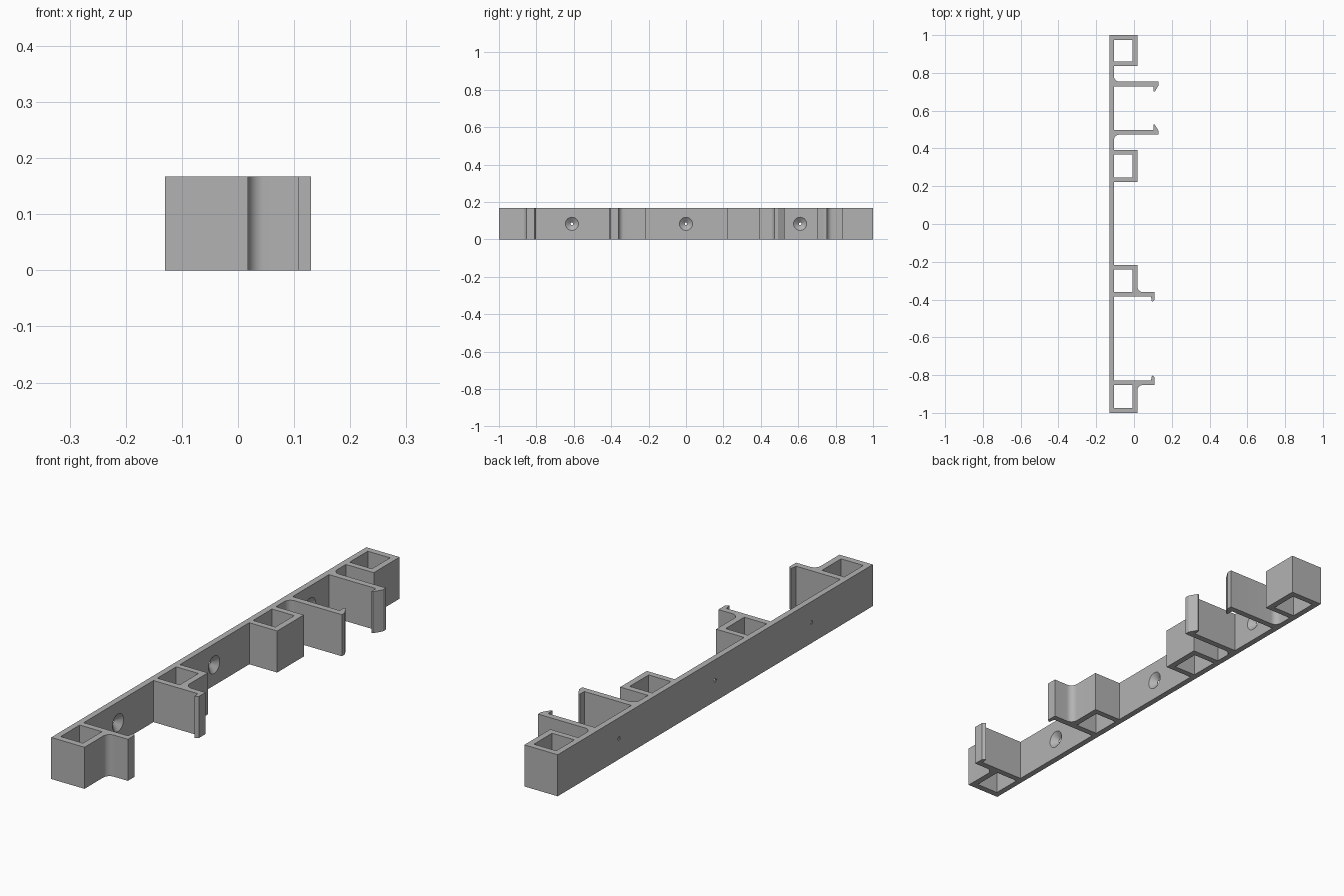
import bpy, bmesh, math
from mathutils import Matrix

if "Cube" in bpy.data.objects:
    bpy.data.objects.remove(bpy.data.objects["Cube"])

H = 0.167                      # height of the extrusion
BACK, INNER, BOX = -0.13, -0.106, 0.018
WALL, R = 0.025, 0.028

grey = bpy.data.materials.new("plain grey")
grey.use_nodes = True
grey.diffuse_color = (0.45, 0.45, 0.45, 1)
grey.node_tree.nodes["Principled BSDF"].inputs["Base Color"].default_value = grey.diffuse_color


def prism(name, points, z0=0, z1=H):
    """Extrude a flat outline upwards."""
    bm = bmesh.new()
    face = bm.faces.new([bm.verts.new((x, y, z0)) for x, y in points])
    ext = bmesh.ops.extrude_face_region(bm, geom=[face])
    top = [v for v in ext["geom"] if isinstance(v, bmesh.types.BMVert)]
    bmesh.ops.translate(bm, vec=(0, 0, z1 - z0), verts=top)
    bmesh.ops.recalc_face_normals(bm, faces=bm.faces)
    return finish(name, bm)


def finish(name, bm):
    mesh = bpy.data.meshes.new(name)
    bm.to_mesh(mesh)
    bm.free()
    mesh.materials.append(grey)
    obj = bpy.data.objects.new(name, mesh)
    bpy.context.collection.objects.link(obj)
    return obj


def fillet(x, y, side):
    """Concave corner arc from the wall at x to the arm face at y."""
    return [(x + R - R * math.cos(a), y + side * (R - R * math.sin(a)))
            for a in (i * math.pi / 16 for i in range(9))]


def barbed_arm(y, side):
    """Long arm: fillet on the outer side, pointed catch on the inner side."""
    t = y - side * WALL
    return fillet(INNER, y, side) + [(0.13, y), (0.13, t + side * 0.005),
           (0.11, t - side * 0.028), (0.103, t - side * 0.028), (0.103, t), (INNER, t)]


def box_arm(y, side):
    """Short arm continuing a box wall, with a small lip at its tip."""
    t = y - side * WALL
    return fillet(BOX, y, side) + [(0.108, y), (0.108, t - side * 0.018),
           (0.095, t - side * 0.027), (0.09, t), (INNER, t)]


# Outline of the rail, from the front end to the back end
outline = [(BACK, -1), (BOX, -1)]
outline += box_arm(-0.853, -1)
outline += box_arm(-0.36, 1)[::-1]
outline += [(BOX, -0.217), (INNER, -0.217)]
outline += [(INNER, 0.223), (BOX, 0.223), (BOX, 0.392), (INNER, 0.392)]
outline += barbed_arm(0.473, -1)
outline += barbed_arm(0.754, 1)[::-1]
outline += [(INNER, 0.836), (BOX, 0.836), (BOX, 1), (BACK, 1)]
rail = prism("clip_rail", outline)

# Square openings through the boxes
cutters = []
for y0, y1 in ((-0.974, -0.853), (-0.36, -0.241), (0.247, 0.367), (0.86, 0.975)):
    x1 = BOX - WALL
    cutters.append(prism("box_opening", [(INNER, y0), (x1, y0), (x1, y1), (INNER, y1)], -0.1, H + 0.1))

# Countersunk screw holes through the back wall
for y in (-0.61, 0, 0.61):
    for name, r1, r2, x0, x1 in (("countersink", 0.007, 0.0365, BACK + 0.002, INNER + 0.001),
                                 ("screw_hole", 0.007, 0.007, BACK - 0.02, INNER)):
        bm = bmesh.new()
        bmesh.ops.create_cone(bm, cap_ends=True, segments=32, radius1=r1, radius2=r2, depth=x1 - x0,
                              matrix=Matrix.Translation(((x0 + x1) / 2, y, H / 2))
                              @ Matrix.Rotation(math.pi / 2, 4, "Y"))
        cutters.append(finish(name, bm))

bpy.context.view_layer.objects.active = rail
for cutter in cutters:
    mod = rail.modifiers.new("cut", "BOOLEAN")
    mod.operation, mod.solver, mod.object = "DIFFERENCE", "EXACT", cutter
    bpy.ops.object.modifier_apply(modifier=mod.name)
    bpy.data.objects.remove(cutter)

bpy.ops.object.select_all(action="DESELECT")
rail.select_set(True)
bpy.ops.object.shade_smooth_by_angle(angle=math.radians(25))
